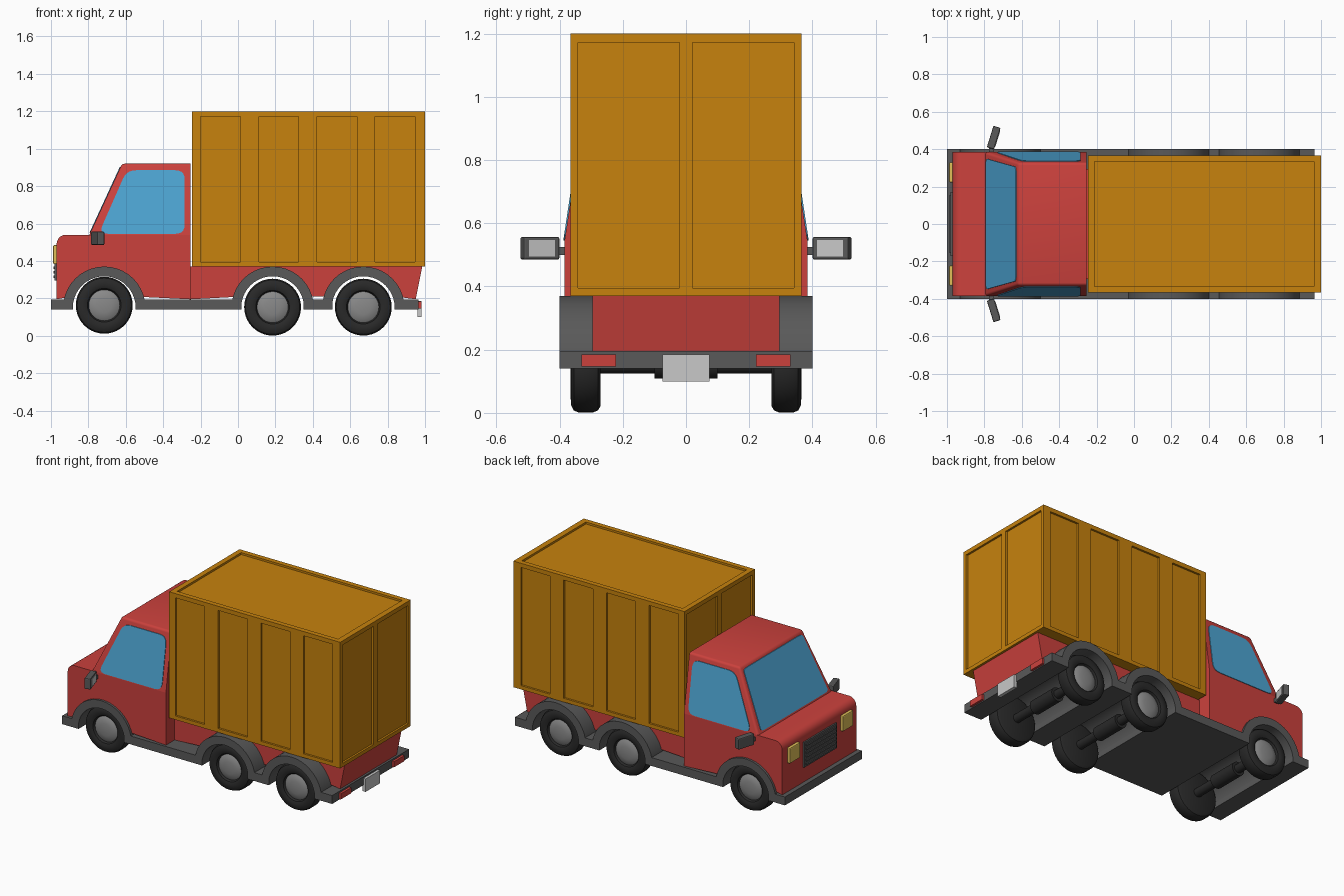
import bpy, bmesh
from math import sin, cos, pi, radians
from mathutils import Vector, Matrix

if "Cube" in bpy.data.objects:
    bpy.data.objects.remove(bpy.data.objects["Cube"])


def material(name, r, g, b):
    m = bpy.data.materials.new(name)
    m.use_nodes = True
    m.diffuse_color = (r, g, b, 1)
    bsdf = m.node_tree.nodes["Principled BSDF"]
    bsdf.inputs["Base Color"].default_value = (r, g, b, 1)
    bsdf.inputs["Roughness"].default_value = 0.6
    return m


RED = material("red paint", 0.6, 0.053, 0.046)
ORANGE = material("orange cargo", 0.57, 0.223, 0.004)
BLUE = material("blue glass", 0.075, 0.38, 0.66)
GREY = material("grey trim", 0.1, 0.1, 0.1)
BLACK = material("black rubber", 0.022, 0.022, 0.022)
STEEL = material("steel hub", 0.25, 0.25, 0.25)
PALE = material("pale plate", 0.58, 0.58, 0.58)
YELLOW = material("yellow lamp", 0.75, 0.53, 0.1)


def finish(name, bm, mat, smooth=False):
    bmesh.ops.recalc_face_normals(bm, faces=bm.faces)
    mesh = bpy.data.meshes.new(name)
    bm.to_mesh(mesh)
    bm.free()
    mesh.materials.append(mat)
    ob = bpy.data.objects.new(name, mesh)
    bpy.context.collection.objects.link(ob)
    if smooth:
        bpy.ops.object.select_all(action="DESELECT")
        ob.select_set(True)
        bpy.context.view_layer.objects.active = ob
        bpy.ops.object.shade_smooth_by_angle(angle=radians(35))
    return ob


def add_box(bm, lo, hi):
    lo, hi = Vector(lo), Vector(hi)
    mat = Matrix.Translation((lo + hi) / 2) @ Matrix.Diagonal((hi - lo).to_4d())
    bmesh.ops.create_cube(bm, size=1, matrix=mat)


def box(name, lo, hi, mat, bevel=0):
    bm = bmesh.new()
    add_box(bm, lo, hi)
    if bevel:
        bmesh.ops.bevel(bm, geom=bm.edges[:], offset=bevel, segments=2,
                        profile=0.5, affect="EDGES")
    return finish(name, bm, mat)


def extruded(points, vec):
    bm = bmesh.new()
    face = bm.faces.new([bm.verts.new(p) for p in points])
    out = bmesh.ops.extrude_face_region(bm, geom=[face])["geom"]
    moved = [v for v in out if isinstance(v, bmesh.types.BMVert)]
    bmesh.ops.translate(bm, vec=vec, verts=moved)
    # the starting face is kept by the extrusion, closing the solid
    return bm


def prism(profile, half):
    return extruded([(x, -half, z) for x, z in profile], (0, 2 * half, 0))


def arc(cx, cz, r, steps=20):
    """Half circle from left to right over the top."""
    return [(cx - r * cos(pi * i / steps), cz + r * sin(pi * i / steps))
            for i in range(steps + 1)]


def rounded(corners, r):
    pts, n = [], len(corners)
    for i in range(n):
        a, b, c = (Vector(corners[(i + k) % n]) for k in (-1, 0, 1))
        p, q = b + (a - b).normalized() * r, b + (c - b).normalized() * r
        for t in (0, 0.2, 0.4, 0.6, 0.8, 1):
            pts.append(p * (1 - t) ** 2 + b * 2 * t * (1 - t) + q * t * t)
    return pts


def lathe(name, profile, origin, side, mat):
    """Spin (radius, y) points around the y axis."""
    bm = bmesh.new()
    verts = [bm.verts.new((r, side * y, 0)) for r, y in profile]
    edges = [bm.edges.new(e) for e in zip(verts, verts[1:])]
    bmesh.ops.spin(bm, geom=verts + edges, cent=(0, 0, 0), axis=(0, 1, 0),
                   angle=2 * pi, steps=40)
    bmesh.ops.remove_doubles(bm, verts=bm.verts, dist=0.0001)
    bmesh.ops.translate(bm, vec=origin, verts=bm.verts)
    return finish(name, bm, mat, True)


AXLES = {"front": (-0.715, 0.163), "middle": (0.185, 0.153), "rear": (0.67, 0.153)}
ARCH_Z, FLOOR, SKIRT, DECK = 0.15, 0.14, 0.195, 0.37

# Chassis slab, split by the wheel openings
stops = [-1.0]
for ax, _ in AXLES.values():
    stops += [ax - 0.166, ax + 0.166]
stops.append(0.965)
for i in range(0, len(stops), 2):
    box(f"chassis_{i // 2 + 1}", (stops[i], -0.4, FLOOR), (stops[i + 1], 0.4, SKIRT), GREY)

# Wheel arches, axles and wheels
TYRE = [(0.08, 0.34), (0.09, 0.358), (0.105, 0.365), (0.13, 0.363), (0.145, 0.355),
        (0.152, 0.34), (0.152, 0.295), (0.145, 0.278), (0.13, 0.27), (0, 0.27)]
HUB = [(0, 0.362), (0.04, 0.36), (0.07, 0.354), (0.088, 0.342)]
AXLE = [(0.028, -0.28), (0.028, -0.1), (0.045, -0.1), (0.045, 0.1), (0.028, 0.1), (0.028, 0.28)]
for name, (ax, az) in AXLES.items():
    ring = arc(ax, ARCH_Z, 0.22) + arc(ax, ARCH_Z, 0.168)[::-1]
    finish(f"{name}_arch", prism(ring, 0.4), GREY, True)
    lathe(f"{name}_axle", AXLE, (ax, 0, az), 1, BLACK)
    for side, word in ((1, "left"), (-1, "right")):
        lathe(f"{name}_{word}_tyre", TYRE, (ax, 0, az), side, BLACK)
        lathe(f"{name}_{word}_hub", HUB, (ax, 0, az), side, STEEL)

# Bed under the cargo box
bed = [(-0.255, SKIRT)]
for name in ("middle", "rear"):
    bed += [p for p in arc(AXLES[name][0], ARCH_Z, 0.19) if p[1] > SKIRT]
bed += [(0.95, SKIRT), (0.985, DECK), (-0.255, DECK)]
finish("bed", prism(bed, 0.295), RED)

# Lower cab with hood
hood = [(-0.97, SKIRT)] + [p for p in arc(AXLES["front"][0], ARCH_Z, 0.19) if p[1] > SKIRT]
hood += [(-0.255, SKIRT), (-0.255, 0.54), (-0.97, 0.54)]
bm = prism(hood, 0.385)
nose = [e for e in bm.edges if all(v.co.z > 0.5 and v.co.x < -0.9 for v in e.verts)]
bmesh.ops.bevel(bm, geom=nose, offset=0.05, segments=5, profile=0.5, affect="EDGES")
finish("cab_body", bm, RED, True)

# Upper cab, leaning inward towards the roof
LEAN = 0.15
bm = prism([(-0.795, 0.54), (-0.255, 0.54), (-0.255, 0.92), (-0.62, 0.92)], 0.385)
for v in bm.verts:
    v.co.y *= 1 - (v.co.z - 0.54) * LEAN / 0.385
soft = [e for e in bm.edges if max(v.co.z for v in e.verts) > 0.9
        and min(v.co.x for v in e.verts) < -0.3]
bmesh.ops.bevel(bm, geom=soft, offset=0.014, segments=3, profile=0.5, affect="EDGES")
finish("cab_top", bm, RED, True)

# Side windows
outline = rounded([(-0.745, 0.545), (-0.595, 0.885), (-0.285, 0.885), (-0.285, 0.545)], 0.05)
for side, word in ((1, "left"), (-1, "right")):
    pts = [(x, side * (0.389 - (z - 0.54) * LEAN), z) for x, z in outline]
    finish(f"{word}_window", extruded(pts, (0, -side * 0.008, 0)), BLUE)

# Windscreen on the sloping front
outline = rounded([(-0.35, 0.03), (-0.305, 0.95), (0.305, 0.95), (0.35, 0.03)], 0.04)
pts = [(-0.799 + 0.175 * t, y, 0.54 + 0.38 * t) for y, t in outline]
finish("windscreen", extruded(pts, (0.008, 0, 0)), BLUE)

# Cargo box with recessed panels
cargo = box("cargo_box", (-0.245, -0.366, DECK), (1, 0.366, 1.2), ORANGE)
D, LOW, HIGH = 0.013, 0.395, 1.172
bm = bmesh.new()
for side in (-1, 1):
    for i in range(4):
        x = -0.2 + 0.311 * i
        add_box(bm, (x, side * 0.366 - D, LOW), (x + 0.213, side * 0.366 + D, HIGH))
    for end in (-0.245, 1):
        y0, y1 = sorted((side * 0.02, side * 0.341))
        add_box(bm, (end - D, y0, LOW), (end + D, y1, HIGH))
add_box(bm, (-0.21, -0.333, 1.2 - D), (0.962, 0.333, 1.2 + D))
cutter = finish("panel_cutter", bm, ORANGE)
cutter.hide_render = True
mod = cargo.modifiers.new("panels", "BOOLEAN")
mod.operation, mod.solver, mod.object = "DIFFERENCE", "EXACT", cutter
bpy.context.view_layer.objects.active = cargo
bpy.ops.object.modifier_apply(modifier=mod.name)
bpy.data.objects.remove(cutter)

# Grille with slats
box("grille", (-0.98, -0.17, 0.295), (-0.96, 0.17, 0.46), GREY)
for i in range(6):
    z = 0.308 + 0.025 * i
    box(f"grille_slat_{i + 1}", (-0.987, -0.155, z), (-0.975, 0.155, z + 0.013), GREY)

# Lamps and mirrors on both sides
for side, word in ((1, "left"), (-1, "right")):
    y0, y1 = sorted((side * 0.222, side * 0.33))
    box(f"{word}_headlight", (-0.988, y0, 0.383), (-0.96, y1, 0.485), YELLOW, 0.006)
    box(f"{word}_tail_light", (0.95, y0, 0.147), (0.98, y1, 0.184), RED)
    y0, y1 = sorted((side * 0.36, side * 0.425))
    box(f"{word}_mirror_arm", (-0.775, y0, 0.5), (-0.75, y1, 0.525), GREY)
    shell = box(f"{word}_mirror", (-0.02, -0.06, -0.036), (0.02, 0.06, 0.036), GREY, 0.006)
    glass = box(f"{word}_mirror_glass", (0.015, -0.043, -0.026), (0.023, 0.043, 0.026), PALE)
    for ob in (shell, glass):
        ob.location = (-0.75, side * 0.462, 0.521)
        ob.rotation_euler.z = -side * 0.3

# Number plate
box("rear_plate", (0.96, -0.075, 0.1), (0.982, 0.075, 0.185), PALE)
